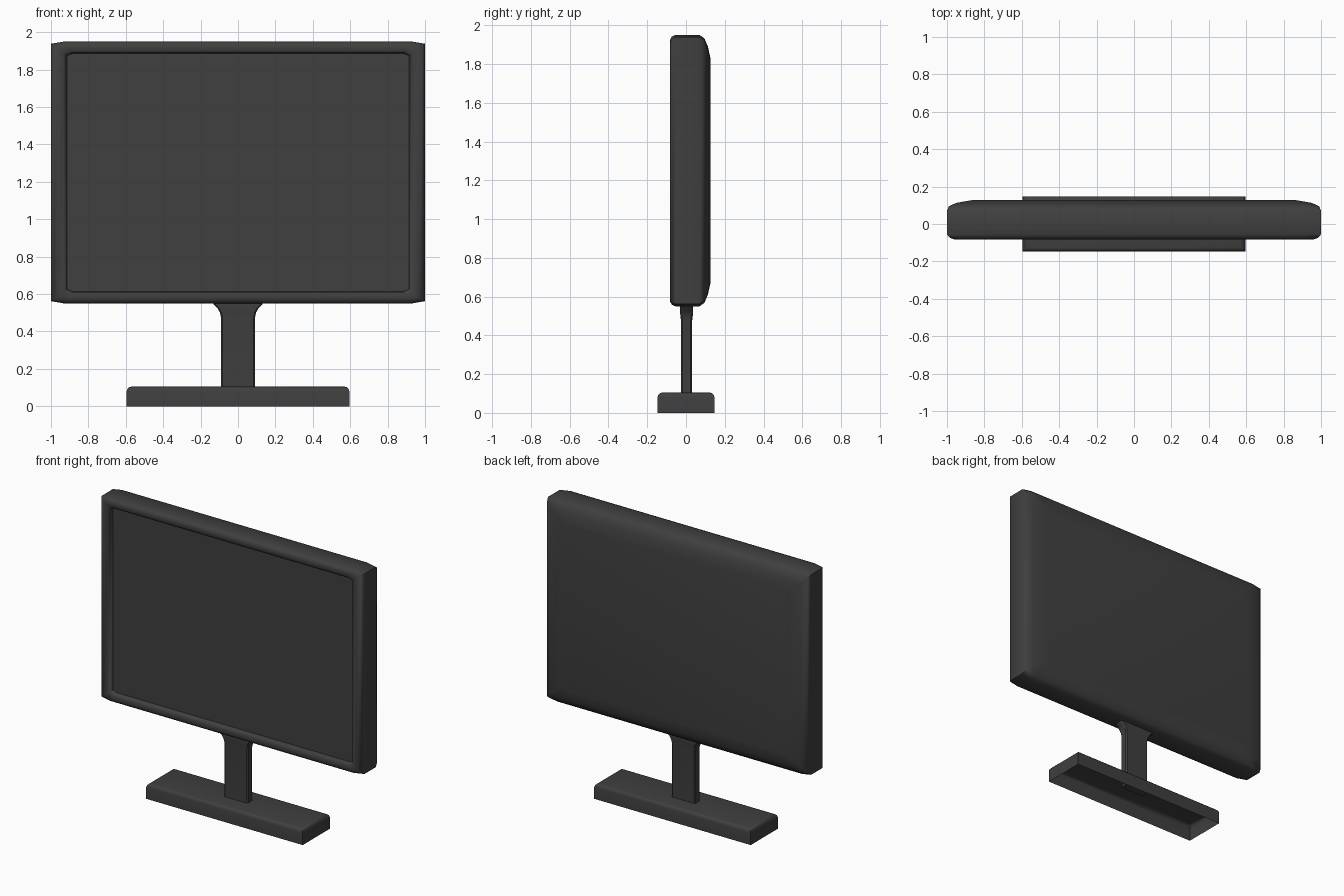
import bpy, bmesh, math

if "Cube" in bpy.data.objects:
    bpy.data.objects.remove(bpy.data.objects["Cube"])

grey = bpy.data.materials.new("dark grey plastic")
grey.diffuse_color = (0.05, 0.05, 0.05, 1)
grey.use_nodes = True
grey.node_tree.nodes["Principled BSDF"].inputs["Base Color"].default_value = grey.diffuse_color


def finish(name, bm, angle):
    bmesh.ops.recalc_face_normals(bm, faces=bm.faces)
    me = bpy.data.meshes.new(name)
    bm.to_mesh(me)
    bm.free()
    ob = bpy.data.objects.new(name, me)
    bpy.context.collection.objects.link(ob)
    me.materials.append(grey)
    bpy.ops.object.select_all(action='DESELECT')
    ob.select_set(True)
    bpy.context.view_layer.objects.active = ob
    bpy.ops.object.shade_smooth_by_angle(angle=math.radians(angle))
    return ob


def loft(bm, rings, cap_start=True, cap_end=True):
    loops = [[bm.verts.new(p) for p in r] for r in rings]
    for a, b in zip(loops, loops[1:]):
        for i in range(len(a)):
            j = (i + 1) % len(a)
            bm.faces.new((a[i], a[j], b[j], b[i]))
    if cap_start:
        bm.faces.new(loops[0])
    if cap_end:
        bm.faces.new(loops[-1])


def octagon(w, h, cw, ch):
    # rectangle with clipped corners
    return [(w, -h + ch), (w, h - ch), (w - cw, h), (-w + cw, h),
            (-w, h - ch), (-w, -h + ch), (-w + cw, -h), (w - cw, -h)]


# Screen housing: recessed display, rounded rim, softly domed back
profile = [  # y, half width, half height, corner cut
    (-0.050, 0.915, 0.636, 0.03), (-0.073, 0.922, 0.640, 0.03),
    (-0.080, 0.932, 0.648, 0.04), (-0.082, 0.962, 0.676, 0.05),
    (-0.073, 0.986, 0.692, 0.06), (-0.055, 1.000, 0.700, 0.07),
    (0.070, 1.000, 0.700, 0.07), (0.095, 0.990, 0.682, 0.07),
    (0.113, 0.950, 0.640, 0.07), (0.127, 0.870, 0.575, 0.07)]
bm = bmesh.new()
loft(bm, [[(x, y, 1.25 + z) for x, z in octagon(w, h, c, 0.012)]
          for y, w, h, c in profile])
finish("screen_housing", bm, 50)

# Neck: flat post flaring where it meets the housing
bm = bmesh.new()
loft(bm, [[(x, y + 0.003, z) for x, y in octagon(w, d, 0.008, 0.008)]
          for z, w, d in [(0.09, 0.09, 0.028), (0.47, 0.09, 0.028),
                          (0.50, 0.096, 0.032), (0.525, 0.11, 0.034),
                          (0.545, 0.13, 0.034), (0.56, 0.14, 0.034)]])
finish("neck", bm, 40)

# Base: hollow tray, rounded top edge and open underside
bm = bmesh.new()
rings = [(0, 0)] + [(0.08 + 0.025 * math.sin(a), 0.025 * (1 - math.cos(a)))
                    for a in (0, math.pi / 6, math.pi / 3, math.pi / 2)]
loft(bm, [[(sx * (0.595 - i), sy * (0.147 - i), z)
           for sx, sy in ((1, -1), (1, 1), (-1, 1), (-1, -1))]
          for z, i in rings], cap_start=False)
finish("base", bm, 40)
